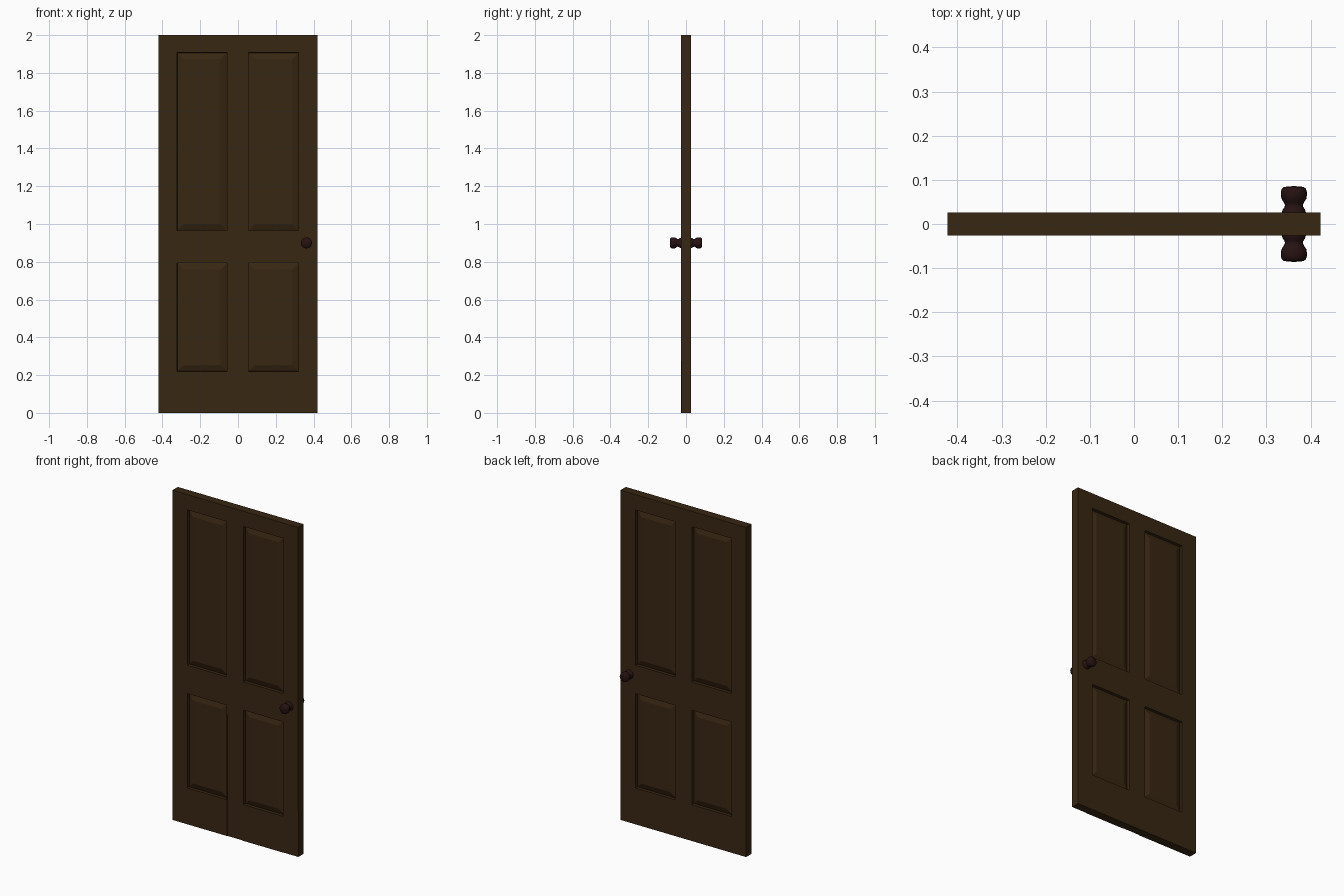
import bpy, bmesh, math
from mathutils import Matrix

if "Cube" in bpy.data.objects:
    bpy.data.objects.remove(bpy.data.objects["Cube"])


def material(name, rgb):
    m = bpy.data.materials.new(name)
    m.diffuse_color = (*rgb, 1)
    m.use_nodes = True
    m.node_tree.nodes["Principled BSDF"].inputs["Base Color"].default_value = m.diffuse_color
    return m


WOOD = material("dark_wood", (0.040, 0.020, 0.006))
KNOB = material("dark_bronze", (0.020, 0.006, 0.006))
T = 0.026  # half thickness of the leaf


def add_object(name, bm, mat):
    me = bpy.data.meshes.new(name)
    bm.to_mesh(me)
    bm.free()
    me.materials.append(mat)
    ob = bpy.data.objects.new(name, me)
    bpy.context.collection.objects.link(ob)
    return ob


# Door leaf: grid of rails and stiles, extruded to thickness
xs = [-0.422, -0.322, -0.058, 0.055, 0.32, 0.422]
zs = [0, 0.22, 0.793, 0.965, 1.907, 2.0]
bm = bmesh.new()
grid = [[bm.verts.new((x, -T, z)) for x in xs] for z in zs]
for r in range(5):
    for c in range(5):
        bm.faces.new((grid[r][c], grid[r][c + 1], grid[r + 1][c + 1], grid[r + 1][c]))
ext = bmesh.ops.extrude_face_region(bm, geom=bm.faces[:], use_keep_orig=True)
new = [g for g in ext["geom"] if isinstance(g, bmesh.types.BMVert)]
bmesh.ops.translate(bm, verts=new, vec=(0, 2 * T, 0))
bmesh.ops.recalc_face_normals(bm, faces=bm.faces[:])

# Raised and fielded panels on both sides
panels = []
for f in bm.faces:
    p = f.calc_center_median()
    in_x = -0.322 < p.x < -0.058 or 0.055 < p.x < 0.32
    in_z = 0.22 < p.z < 0.793 or 0.965 < p.z < 1.907
    if abs(f.normal.y) > 0.9 and in_x and in_z:
        panels.append(f)
bmesh.ops.inset_individual(bm, faces=panels, thickness=0.001, depth=-0.018)
bmesh.ops.inset_individual(bm, faces=panels, thickness=0.048, depth=0.013)
door = add_object("door_leaf", bm, WOOD)


# Shallow seams of the joined boards on the lower front
def seam(name, x0, x1, z0, z1, depth):
    bm = bmesh.new()
    bmesh.ops.create_cube(bm, size=1, matrix=Matrix.Translation(
        ((x0 + x1) / 2, -T - 0.02 + depth, (z0 + z1) / 2))
        @ Matrix.Diagonal((x1 - x0, 0.04, z1 - z0, 1)))
    cutter = add_object(name, bm, WOOD)
    cutter.hide_render = True
    cutter.hide_viewport = True
    cutter.display_type = 'WIRE'
    mod = door.modifiers.new(name, 'BOOLEAN')
    mod.operation = 'DIFFERENCE'
    mod.solver = 'EXACT'
    mod.object = cutter


seam("middle_board_cutter", -0.056, 0.053, -0.05, 0.737, 0.003)
seam("corner_board_cutter", 0.322, 0.45, -0.05, 0.275, 0.002)

# Turned knobs, one on each side: (radius, distance from the door middle)
profile = [(0.027, 0.022), (0.027, 0.027), (0.025, 0.033), (0.021, 0.039),
           (0.020, 0.043), (0.023, 0.049), (0.028, 0.057), (0.0295, 0.065),
           (0.0295, 0.073), (0.027, 0.080), (0.022, 0.084), (0.0, 0.086)]
for name, side in (("front_knob", -1), ("back_knob", 1)):
    bm = bmesh.new()
    vs = [bm.verts.new((0.362 + r, side * d, 0.9)) for r, d in profile]
    es = [bm.edges.new(p) for p in zip(vs, vs[1:])]
    bmesh.ops.spin(bm, geom=vs + es, cent=(0.362, 0, 0.9), axis=(0, 1, 0),
                   angle=2 * math.pi, steps=20)
    bmesh.ops.remove_doubles(bm, verts=bm.verts[:], dist=0.0002)
    bmesh.ops.recalc_face_normals(bm, faces=bm.faces[:])
    # the open foot sits inside the leaf; make sure normals face outward
    tip = max(bm.faces, key=lambda f: side * f.calc_center_median().y)
    if tip.normal.y * side < 0:
        bmesh.ops.reverse_faces(bm, faces=bm.faces[:])
    for f in bm.faces:
        f.smooth = True
    add_object(name, bm, KNOB)
